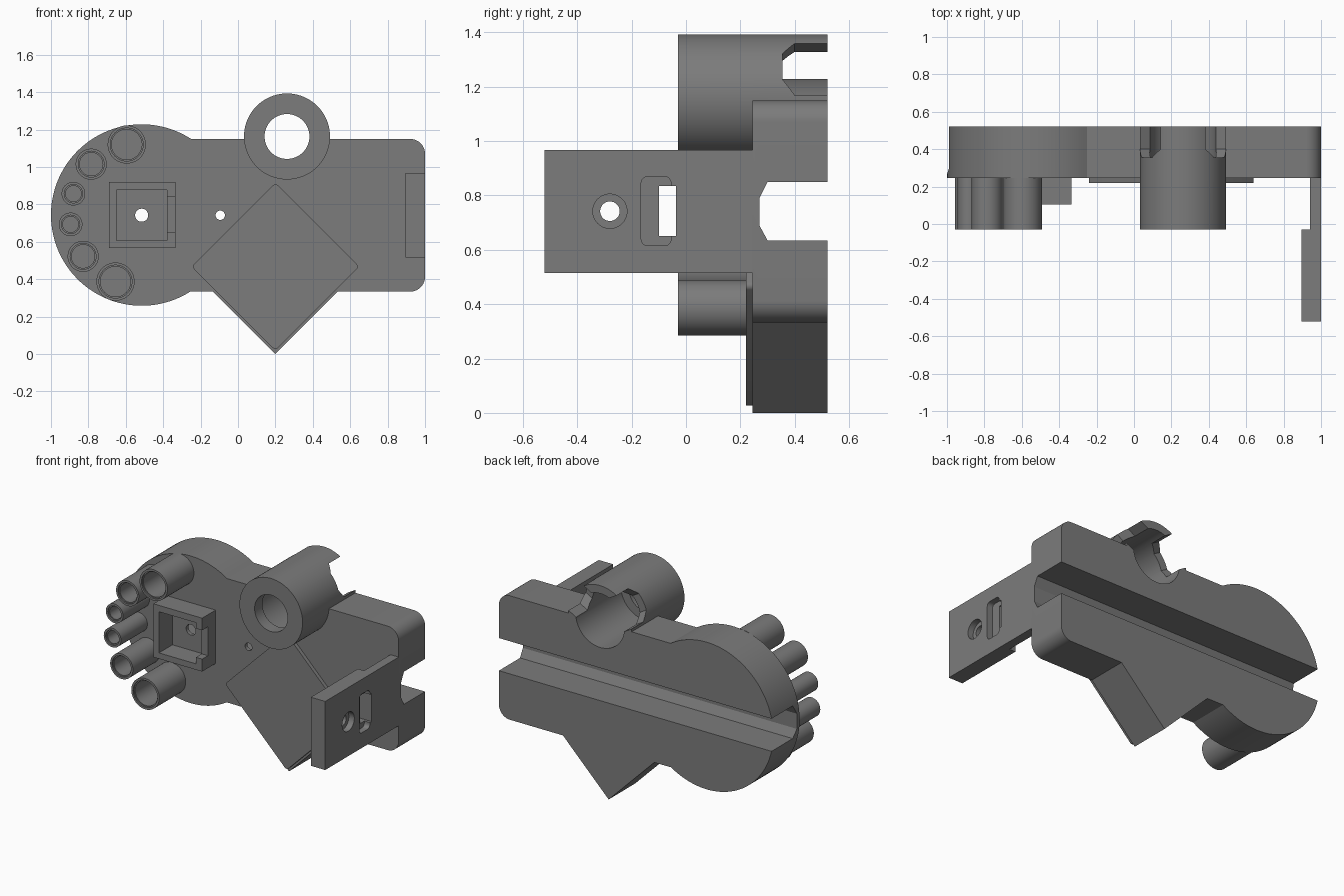
import bpy, bmesh
from math import sin, cos, radians

if "Cube" in bpy.data.objects:
    bpy.data.objects.remove(bpy.data.objects["Cube"])

FRONT, BACK = 0.245, 0.52


def prism(name, pts, a, b, axis='y'):
    """Extrude a 2D outline from a to b along an axis."""
    place = {'x': lambda u, v, t: (t, u, v),
             'y': lambda u, v, t: (u, t, v),
             'z': lambda u, v, t: (u, v, t)}[axis]
    bm = bmesh.new()
    lo = [bm.verts.new(place(u, v, a)) for u, v in pts]
    hi = [bm.verts.new(place(u, v, b)) for u, v in pts]
    bm.faces.new(lo)
    bm.faces.new(hi[::-1])
    for i in range(len(pts)):
        j = (i + 1) % len(pts)
        bm.faces.new((lo[i], hi[i], hi[j], lo[j]))
    bmesh.ops.recalc_face_normals(bm, faces=bm.faces)
    me = bpy.data.meshes.new(name)
    bm.to_mesh(me)
    bm.free()
    ob = bpy.data.objects.new(name, me)
    bpy.context.collection.objects.link(ob)
    return ob


def arc(cx, cy, r, a0, a1, n):
    return [(cx + r * cos(radians(a0 + (a1 - a0) * i / n)),
             cy + r * sin(radians(a0 + (a1 - a0) * i / n))) for i in range(n + 1)]


def circle(cx, cy, r, n=64):
    return arc(cx, cy, r, 0, 360, n)[:-1]


def rect(u0, u1, v0, v1, r=0):
    if not r:
        return [(u0, v0), (u1, v0), (u1, v1), (u0, v1)]
    return (arc(u0 + r, v0 + r, r, 180, 270, 6) + arc(u1 - r, v0 + r, r, 270, 360, 6)
            + arc(u1 - r, v1 - r, r, 0, 90, 6) + arc(u0 + r, v1 - r, r, 90, 180, 6))


def boolean(ob, tool, op='DIFFERENCE'):
    m = ob.modifiers.new('bool', 'BOOLEAN')
    m.operation, m.object, m.solver = op, tool, 'EXACT'
    me = bpy.data.meshes.new_from_object(
        ob.evaluated_get(bpy.context.evaluated_depsgraph_get()))
    ob.modifiers.clear()
    ob.data = me
    bpy.data.objects.remove(tool)


# Main plate: disc, bar and lower half of the diamond in one outline
outline = (arc(-0.515, 0.743, 0.485, 57, 302.5, 72)
           + [(-0.133, 0.333), (0.2, 0.0), (0.533, 0.333)]
           + arc(0.92, 0.413, 0.08, 270, 360, 10)
           + arc(0.92, 1.07, 0.08, 0, 90, 10))
body = prism('main_body', outline, FRONT, BACK)

# Large tube with stepped bore and two angled rear notches
tx, tz = 0.262, 1.163
boolean(body, prism('tube', circle(tx, tz, 0.23, 96), -0.03, BACK), 'UNION')
boolean(body, prism('bore', circle(tx, tz, 0.12), -0.1, 0.6))
boolean(body, prism('counterbore', circle(tx, tz, 0.178), 0.05, 0.6))
notch_profile = [(-0.11, 0.6), (-0.11, 0.40), (-0.055, 0.355),
                 (0.055, 0.355), (0.11, 0.40), (0.11, 0.6)]
for ang in (30, 150):
    notch = prism('notch', notch_profile, 0, 0.4, 'x')
    a = radians(ang)
    for v in notch.data.vertices:
        r, w, y = v.co
        v.co = (tx + r * cos(a) - w * sin(a), y, tz + r * sin(a) + w * cos(a))
    bm = bmesh.new()
    bm.from_mesh(notch.data)
    bmesh.ops.recalc_face_normals(bm, faces=bm.faces)
    bm.to_mesh(notch.data)
    bm.free()
    boolean(body, notch)

# Channel along the back, and through holes
channel = [(0.6, 0.635), (0.30, 0.635), (0.27, 0.69), (0.27, 0.79), (0.30, 0.85), (0.6, 0.85)]
boolean(body, prism('channel', channel, -1.2, 1.2, 'x'))
for x, r in ((-0.515, 0.035), (-0.095, 0.025)):
    boolean(body, prism('hole', circle(x, 0.742, r, 32), 0.1, 0.6))

# Thin raised diamond panel with rounded corners
d, r = 0.42, 0.02
panel = []
for i, (dx, dz) in enumerate(((1, 0), (0, 1), (-1, 0), (0, -1))):
    panel += arc(0.2 + dx * d, 0.467 + dz * d, r, 90 * i - 45, 90 * i + 45, 6)
parts = [body, prism('diamond_panel', panel, 0.22, 0.25)]

# Graduated small sockets around the disc
for i, (x, z, r) in enumerate(((-0.595, 1.12, 0.102), (-0.785, 1.015, 0.083),
                               (-0.88, 0.857, 0.063), (-0.895, 0.693, 0.063),
                               (-0.828, 0.522, 0.083), (-0.655, 0.387, 0.102))):
    socket = prism(f'small_socket_{i + 1}', circle(x, z, r, 48), -0.03, FRONT)
    boolean(socket, prism('cut', circle(x, z, r - 0.021, 48), -0.1, 0.235))
    boolean(socket, prism('lip_cut', circle(x, z, r - 0.014, 48), -0.1, -0.02))
    parts.append(socket)

# Square holder with a notch in the front of one wall
holder = prism('square_holder', rect(-0.69, -0.335, 0.568, 0.92), 0.105, FRONT)
boolean(holder, prism('cavity', rect(-0.65, -0.38, 0.607, 0.878), 0.0, 0.3))
boolean(holder, prism('notch', rect(-0.42, -0.3, 0.65, 0.84), 0.0, 0.165))
parts.append(holder)

# Side flange with countersunk screw hole and slot
flange = prism('side_flange', [(1, FRONT), (1, -0.52), (0.895, -0.52), (0.895, -0.03),
                               (0.94, -0.03), (0.94, FRONT)], 0.515, 0.967, 'z')
boolean(flange, prism('screw', circle(-0.28, 0.742, 0.036, 32), 0.8, 1.1, 'x'))
boolean(flange, prism('sink', circle(-0.28, 0.742, 0.063, 48), 0.96, 1.1, 'x'))
boolean(flange, prism('pocket', rect(-0.165, -0.055, 0.615, 0.87, 0.025), 0.96, 1.1, 'x'))
boolean(flange, prism('slot', rect(-0.10, -0.037, 0.65, 0.835), 0.8, 1.1, 'x'))
parts.append(flange)

# Dark grey colour; smooth the round walls, keep edges sharp
grey = bpy.data.materials.new('dark_grey')
grey.diffuse_color = (0.2, 0.2, 0.2, 1)
grey.use_nodes = True
grey.node_tree.nodes["Principled BSDF"].inputs["Base Color"].default_value = grey.diffuse_color
bpy.ops.object.select_all(action='DESELECT')
for ob in parts:
    ob.data.materials.clear()
    ob.data.materials.append(grey)
    ob.select_set(True)
bpy.context.view_layer.objects.active = body
bpy.ops.object.shade_smooth_by_angle(angle=radians(25))
